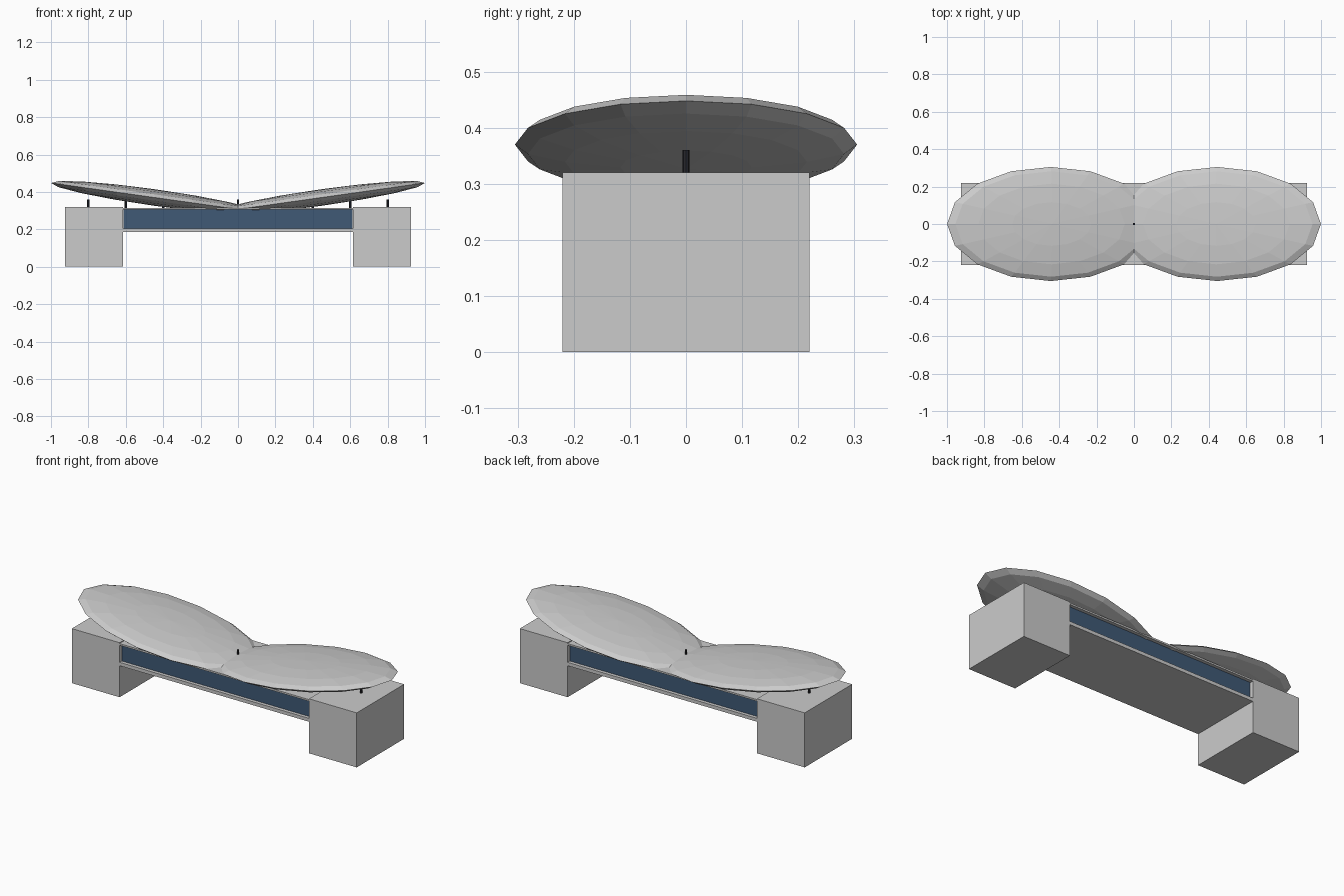
import bpy, math

if "Cube" in bpy.data.objects:
    bpy.data.objects.remove(bpy.data.objects["Cube"])


def material(name, color):
    m = bpy.data.materials.new(name)
    m.diffuse_color = color
    m.use_nodes = True
    m.node_tree.nodes["Principled BSDF"].inputs["Base Color"].default_value = m.diffuse_color
    return m


glass_mat = material("blue_glass", (0.05, 0.10, 0.18, 1))
dark_mat = material("dark_metal", (0.02, 0.02, 0.025, 1))


def box(name, x0, x1, y, z0, z1, mat=None):
    """Box from x0 to x1, -y to y, z0 to z1."""
    bpy.ops.mesh.primitive_cube_add(size=1, location=((x0 + x1) / 2, 0, (z0 + z1) / 2))
    ob = bpy.context.object
    ob.name = name
    ob.scale = (x1 - x0, 2 * y, z1 - z0)
    if mat:
        ob.data.materials.append(mat)
    return ob


# Bridge slabs with the recessed glass band between them
box("bridge_floor", -0.615, 0.615, 0.22, 0.185, 0.205)
box("bridge_ceiling", -0.615, 0.615, 0.22, 0.305, 0.315)
box("glass_band", -0.613, 0.613, 0.20, 0.205, 0.305, glass_mat)

for side, label in ((-1, "left"), (1, "right")):
    # End blocks
    x0, x1 = sorted((side * 0.615, side * 0.925))
    box(label + "_end_block", x0, x1, 0.22, 0, 0.32)
    # Tilted, flattened roof shells
    bpy.ops.mesh.primitive_uv_sphere_add(
        segments=16, ring_count=8, radius=1,
        location=(side * 0.445, 0, 0.37),
        rotation=(0, -side * math.radians(8), 0))
    roof = bpy.context.object
    roof.name = label + "_roof_shell"
    roof.scale = (0.56, 0.305, 0.044)

# Row of small roof posts along the centre line
for i in range(-4, 5):
    bpy.ops.mesh.primitive_cylinder_add(
        vertices=8, radius=0.006, depth=0.05, location=(i * 0.2, 0, 0.335))
    post = bpy.context.object
    post.name = "roof_post"
    post.data.materials.append(dark_mat)
